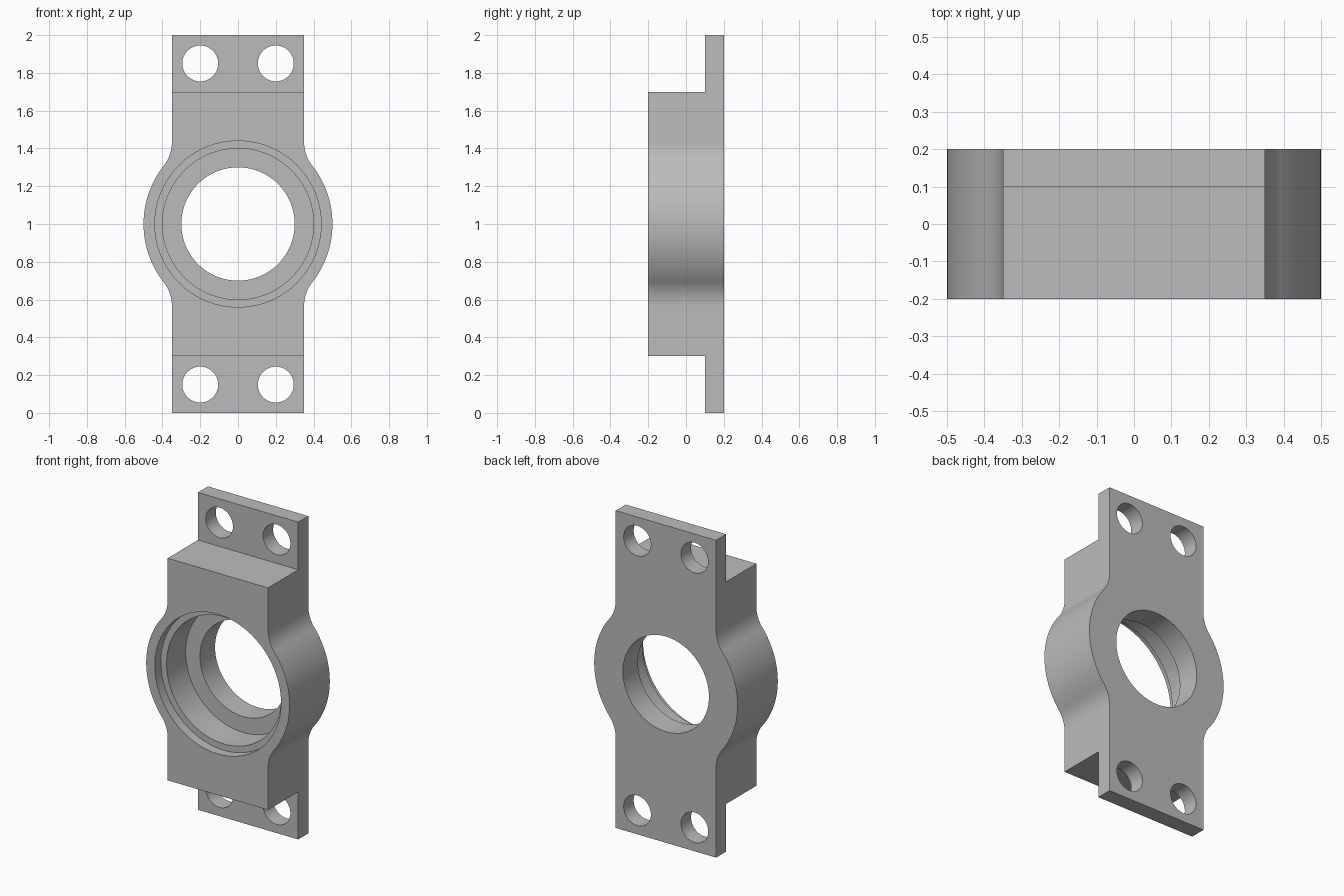
import bpy, bmesh
from math import pi, sin, cos, atan2, sqrt

if "Cube" in bpy.data.objects:
    bpy.data.objects.remove(bpy.data.objects["Cube"])

HALF_W, RADIUS, FILLET = 0.35, 0.5, 0.2
FRONT, BACK, PLATE = -0.2, 0.2, 0.1
MID = 1.0

grey = bpy.data.materials.new("plain_grey")
grey.use_nodes = True
colour = (0.5, 0.5, 0.5, 1)
grey.diffuse_color = colour
grey.node_tree.nodes["Principled BSDF"].inputs["Base Color"].default_value = colour


def make_object(name, bm):
    bmesh.ops.recalc_face_normals(bm, faces=bm.faces)
    mesh = bpy.data.meshes.new(name)
    bm.to_mesh(mesh)
    bm.free()
    mesh.materials.append(grey)
    obj = bpy.data.objects.new(name, mesh)
    bpy.context.collection.objects.link(obj)
    return obj


def arc(cx, cz, r, a0, a1, n):
    angles = [a0 + (a1 - a0) * i / n for i in range(n + 1)]
    return [(cx + r * cos(a), cz + r * sin(a)) for a in angles]


def lathe(name, x, z, rings, n=96):
    """Closed solid of revolution along y from (radius, y) rings."""
    bm = bmesh.new()
    loops = [[bm.verts.new((px, y, pz)) for px, pz in arc(x, z, r, 0, 2 * pi, n)[:-1]]
             for r, y in rings]
    for a, b in zip(loops, loops[1:]):
        for i in range(n):
            j = (i + 1) % n
            bm.faces.new((a[i], a[j], b[j], b[i]))
    bm.faces.new(loops[0])
    bm.faces.new(loops[-1])
    return make_object(name, bm)


def box(name, y0, y1, z0, z1):
    bm = bmesh.new()
    bmesh.ops.create_cube(bm, size=1)
    for v in bm.verts:
        v.co = (v.co.x * 2, y0 if v.co.y < 0 else y1, z0 if v.co.z < 0 else z1)
    return make_object(name, bm)


# Outline of one quarter: round hub, tangent fillet, straight flank
fx = HALF_W + FILLET
fz = sqrt((RADIUS + FILLET) ** 2 - fx ** 2)
touch = atan2(fz, fx)
quarter = arc(0, 0, RADIUS, 0, touch, 24)
quarter += arc(fx, fz, FILLET, pi + touch, pi, 16)[1:]
quarter.append((HALF_W, MID))
right_side = [(x, -z) for x, z in quarter[:0:-1]] + quarter
outline = right_side + [(-x, z) for x, z in reversed(right_side)]

# Housing body extruded from the outline
bm = bmesh.new()
face = bm.faces.new([bm.verts.new((x, FRONT, z + MID)) for x, z in outline])
extruded = bmesh.ops.extrude_face_region(bm, geom=[face])["geom"]
for v in extruded:
    if isinstance(v, bmesh.types.BMVert):
        v.co.y = BACK
# the extrusion keeps the starting face as the front cap
if not any(all(abs(v.co.y - FRONT) < 1e-6 for v in f.verts) for f in bm.faces):
    bm.faces.new([v for v in face.verts])
housing = make_object("bearing_housing", bm)

# Stepped bore: shallow rebate, bearing seat, through hole
rebate, seat = FRONT + 0.06, FRONT + 0.25
cutters = [lathe("bore_cutter", 0, MID,
                 [(0.44, FRONT - 0.1), (0.44, rebate), (0.4, rebate),
                  (0.4, seat), (0.3, seat), (0.3, BACK + 0.1)], 128)]

# Thin mounting flanges with two bolt holes each
for side in (-1, 1):
    z0, z1 = sorted((MID + side * 0.7, MID + side * 1.1))
    cutters.append(box("flange_cutter", FRONT - 0.1, PLATE, z0, z1))
    for x in (-0.2, 0.2):
        cutters.append(lathe("bolt_hole_cutter", x, MID + side * 0.85,
                             [(0.095, 0), (0.095, BACK + 0.1)], 64))

bpy.ops.object.select_all(action="DESELECT")
bpy.context.view_layer.objects.active = housing
housing.select_set(True)
for cutter in cutters:
    mod = housing.modifiers.new("cut", "BOOLEAN")
    mod.operation, mod.solver, mod.object = "DIFFERENCE", "EXACT", cutter
    bpy.ops.object.modifier_apply(modifier=mod.name)
    bpy.data.objects.remove(cutter)

bpy.ops.object.shade_smooth_by_angle(angle=pi / 6)
